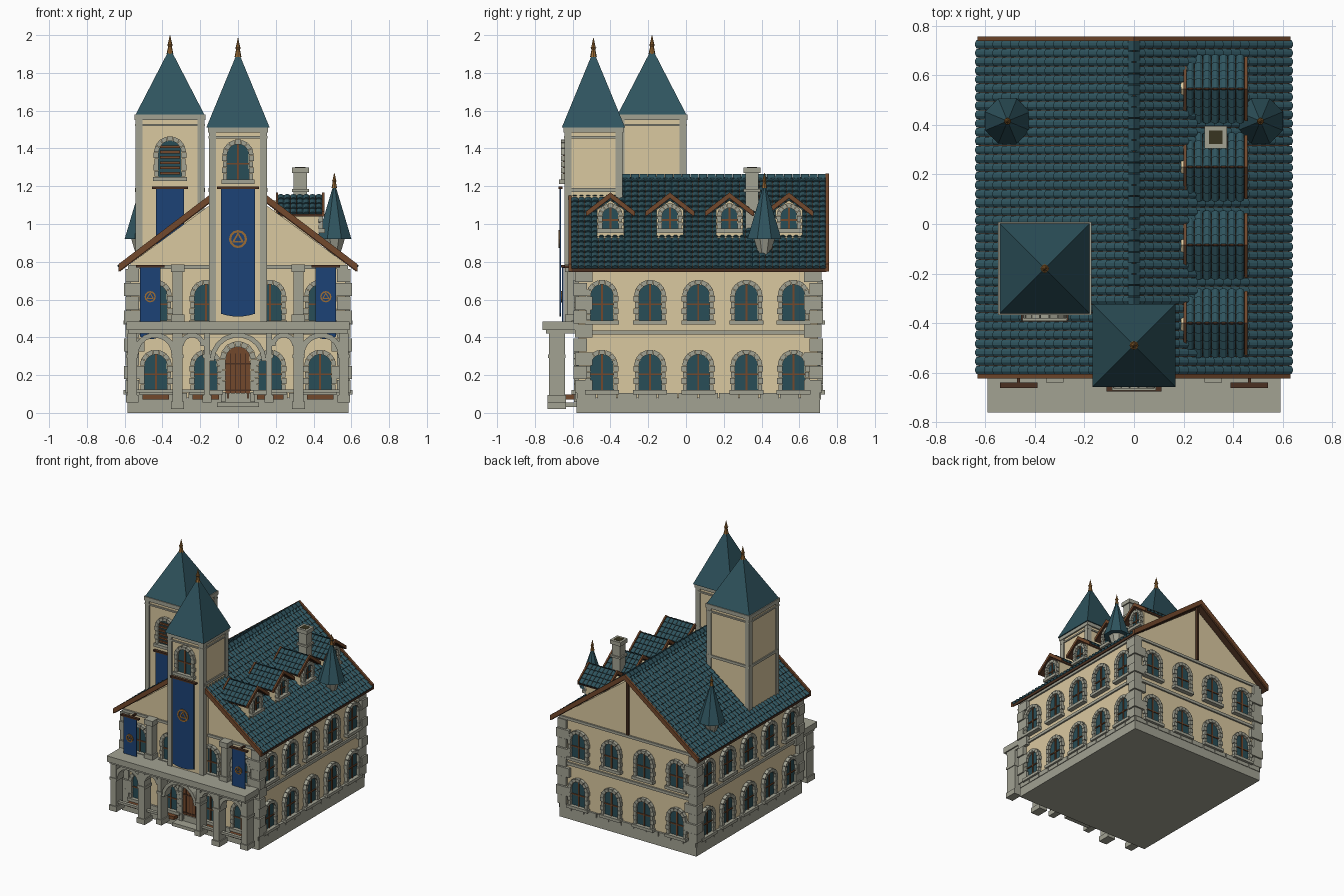
import bpy, bmesh, math
from mathutils import Vector, Matrix

if "Cube" in bpy.data.objects:
    bpy.data.objects.remove(bpy.data.objects["Cube"])

COL = dict(cream_plaster=(.70, .58, .35), grey_stone=(.36, .36, .29), teal_slate=(.028, .088, .112),
           window_glass=(.022, .075, .095), brown_wood=(.17, .065, .025), banner_blue=(.012, .055, .18),
           aged_gold=(.33, .15, .035), soot_dark=(.04, .035, .015), dark_wood=(.07, .03, .015))
MATS = {}
for k, c in COL.items():
    MATS[k] = bpy.data.materials.new(k)
    MATS[k].diffuse_color = (*c, 1)
PARTS = {}


def part(name, mat):
    return PARTS.setdefault(name, (bmesh.new(), mat))[0]


def frame(x, y, z=0, deg=0):
    # local (u, -w, v): deg 0 faces the front, 90 the right side
    return Matrix.Translation((x, y, z)) @ Matrix.Rotation(math.radians(deg), 4, 'Z')


def ext(bm, F, pts, w0, w1):
    # extrude a (u, v) outline between two depths along the outward direction
    a = [bm.verts.new(F @ Vector((u, -w0, v))) for u, v in pts]
    b = [bm.verts.new(F @ Vector((u, -w1, v))) for u, v in pts]
    bm.faces.new(a)
    bm.faces.new(b[::-1])
    for i in range(len(a)):
        j = (i + 1) % len(a)
        bm.faces.new((a[i], b[i], b[j], a[j]))


def rect(bm, F, u0, u1, v0, v1, w0, w1):
    ext(bm, F, [(u0, v0), (u1, v0), (u1, v1), (u0, v1)], w0, w1)


W = frame(0, 0)


def box(bm, x0, x1, y0, y1, z0, z1):
    rect(bm, W, x0, x1, z0, z1, -y0, -y1)


def cone(bm, x, y, z0, z1, r0, r1, n, turn=0):
    M = Matrix.Translation((x, y, (z0 + z1) / 2)) @ Matrix.Rotation(turn, 4, 'Z')
    bmesh.ops.create_cone(bm, cap_ends=True, segments=n, radius1=r0, radius2=r1, depth=z1 - z0, matrix=M)


def arc(r, v, n=10):
    return [(r * math.cos(math.pi * i / n), v + r * math.sin(math.pi * i / n)) for i in range(n + 1)]


def arch_ring(bm, F, r0, r1, v, w0, w1, n=7, gap=0.0):
    for i in range(n):
        a, b = math.pi * (i + gap) / n, math.pi * (i + 1 - gap) / n
        ext(bm, F, [(r * math.cos(t), v + r * math.sin(t)) for r, t in ((r0, a), (r1, a), (r1, b), (r0, b))], w0, w1)


def window(F, r=.06, h=.13, rim=.025, louvre=False, sill=True, door=False):
    stone, wood = part("window_surrounds", "grey_stone"), part("window_bars", "brown_wood")
    pane = part("door_leaf", "brown_wood") if door else part("window_panes", "window_glass")
    ext(pane, F, [(-r, 0), (r, 0)] + arc(r, h)[1:], -.01, .006)
    arch_ring(stone, F, r, r + rim, h, -.01, .026, 7, .04)
    for s in (-1, 1):
        for i in range(4):
            o = r + rim * (1.1 if i % 2 else .85)
            rect(stone, F, *sorted((s * r, s * o)), h * (i + .04) / 4, h * (i + .96) / 4, -.01, .024)
    if sill:
        rect(stone, F, -r - rim * 1.2, r + rim * 1.2, -.022, 0, -.01, .035)
    if louvre:
        for i in range(6):
            rect(wood, F, -r * .9, r * .9, .012 + i * .028, .026 + i * .028, 0, .016)
    elif door:
        dark = part("door_grooves", "dark_wood")
        for u in (-.04, -.013, .013, .04):
            rect(dark, F, u - .002, u + .002, 0, h + .03, 0, .009)
        for v in (.06, .2):
            rect(dark, F, -r, r, v, v + .01, 0, .01)
    else:
        rect(wood, F, -.005, .005, 0, h + r, 0, .013)
        rect(wood, F, -r, r, h * .62, h * .62 + .008, 0, .013)


def chevron(bm, F, half, ze, zr, t, w0, w1):
    ext(bm, F, [(-half, ze), (0, zr), (half, ze), (half, ze - t), (0, zr - t), (-half, ze - t)], w0, w1)


def tiles(bm, O, a, s, nc, nr, lift=.018):
    # overlapping curved tiles: a runs along the eave, s up the slope
    O, a, s = Vector(O), Vector(a), Vector(s)
    n = a.cross(s).normalized()
    n = n if n.z > 0 else -n
    face = n - s.normalized()
    for r in range(nr):
        for c in range(nc):
            rows = []
            for k in range(4):
                p = O + a * ((c + .03 + .94 * k / 3) / nc)
                bump = n * (.009 if k in (1, 2) else 0)
                lo, hi = p + s * (r / nr), p + s * (min(r + 1.05, nr) / nr)
                rows.append([bm.verts.new(q) for q in (lo, lo + n * (lift - .009) + bump, hi + n * .002 + bump * .6)])
            for k in range(3):
                A, B = rows[k], rows[k + 1]
                for i in (0, 1):
                    f = bm.faces.new((A[i], B[i], B[i + 1], A[i + 1]))
                    f.normal_update()
                    if f.normal.dot(face) < 0:
                        f.normal_flip()


def finial(x, y, z, k=1):
    g = part("finials", "aged_gold")
    cone(g, x, y, z - .03 * k, z + .01 * k, .018 * k, .01 * k, 8)
    cone(g, x, y, z + .005 * k, z + .02 * k, .008 * k, .016 * k, 8)
    cone(g, x, y, z + .02 * k, z + .07 * k, .012 * k, .001, 8)


def banner(F, half, top, bot, emblem=None, r=.04):
    pts = [(half, top), (-half, top)]
    pts += [(half * (i / 3 - 1), bot + .015 * (i / 3 - 1) ** 2) for i in range(7)]
    ext(part("banners", "banner_blue"), F, pts, 0, .008)
    rect(part("banner_rods", "dark_wood"), F, -half - .02, half + .02, top - .004, top + .008, -.008, .014)
    if emblem:
        g = part("banner_rings", "aged_gold")
        for a in range(2):   # plain ring made of two half circles
            arch_ring(g, F @ Matrix.Translation((0, 0, emblem)) @ Matrix.Rotation(math.pi * a, 4, 'Y'),
                      r * .75, r, 0, .006, .014, 6)
        for i in range(3):
            G = F @ Matrix.Translation((0, 0, emblem)) @ Matrix.Rotation(math.tau * i / 3, 4, 'Y')
            rect(g, G, -r * .6, r * .6, -r * .4, -r * .22, .006, .012)


# main body, plinth, gables, string courses
wall, stone = part("main_walls", "cream_plaster"), part("stone_trim", "grey_stone")
box(wall, -.57, .57, -.57, .70, .08, .78)
ext(wall, W, [(-.57, .77), (.57, .77), (.57, .79), (0, 1.21), (-.57, .79)], .57, -.70)
plinth = part("plinth", "grey_stone")
box(plinth, -.585, .585, -.58, .71, 0, .075)
for s in (-1, 1):
    for i in range(12):
        y = -.58 + 1.29 * i / 12
        box(plinth, *sorted((s * .55, s * .59)), y + .003, y + .1045, .07, .105)
for y0, y1 in ((-.585, -.55), (.68, .715)):
    for i in range(11):
        x = -.585 + 1.17 * i / 11
        box(plinth, x + .003, x + .103, y0, y1, .07, .105)
for z0, z1 in ((.415, .437), (.762, .782)):
    box(stone, -.582, .582, -.582, .712, z0, z1)
quoin = part("corner_quoins", "grey_stone")
for sx in (-1, 1):
    for yc, sy in ((-.57, -1), (.70, 1)):
        for i in range(9):
            lx, ly = (.075, .045) if i % 2 else (.045, .075)
            o = .033 if i % 2 else .026
            box(quoin, *sorted((sx * (.57 + o), sx * (.57 - lx))), *sorted((yc + sy * (o - .008), yc - sy * ly)),
                .105 + i * .0735, .174 + i * .0735)

# windows and door
for z in (.12, .49):
    for y in (-.445, -.19, .065, .32, .57):
        window(frame(.57, y, z, 90))
        window(frame(-.57, y, z, -90))
    for x in (-.42, -.14, .14, .42):
        window(frame(x, .70, z, 180))
    for x in (-.435, -.17, .17, .435):
        window(frame(x, -.57, z))
window(frame(0, -.57, .055), r=.065, h=.23, rim=.03, sill=False, door=True)
for x in (-.435, -.17, .17, .435):
    box(part("flower_boxes", "brown_wood"), x - .07, x + .07, -.64, -.59, .072, .098)

# portico: slab, piers, arches, rails, step
por = part("portico", "grey_stone")
box(por, -.59, .59, -.76, -.57, .44, .485)
box(por, -.58, .58, -.74, -.57, .42, .44)
for s in (-1, 1):
    for x, h in ((.56, .024), (.32, .026), (.165, .016)):
        z0 = .02 if x == .32 else .055
        box(por, s * x - h, s * x + h, -.725, -.64, z0, .42)
        box(por, s * x - h - .008, s * x + h + .008, -.732, -.635, z0, z0 + .04)
        box(por, s * x - h - .006, s * x + h + .006, -.73, -.637, .29, .31)
    arch_ring(por, frame(s * .44, 0), .088, .116, .31, .645, .72, 9)
    arch_ring(por, frame(s * .2425, 0), .045, .07, .355, .645, .72, 7)
    box(por, *sorted((s * .32, s * .56)), -.70, -.675, .108, .125)
    box(por, *sorted((s * .165, s * .32)), -.70, -.675, .108, .125)
    # upper pilasters
    box(stone, s * .32 - .026, s * .32 + .026, -.63, -.56, .485, .77)
    for z0, z1 in ((.485, .52), (.745, .785)):
        box(stone, s * .32 - .036, s * .32 + .036, -.64, -.56, z0, z1)
arch_ring(por, W, .125, .15, .275, .645, .72, 9)
box(por, -.11, .11, -.65, -.57, .03, .055)

# main roof
under = part("roof_underside", "dark_wood")
chevron(under, W, .628, .768, 1.245, .022, .61, -.745)
barge = part("barge_boards", "brown_wood")
for w in (.605, -.757):
    chevron(barge, W, .632, .788, 1.268, .04, w, w + .018)
slate = part("roof_tiles", "teal_slate")
for s in (-1, 1):
    tiles(slate, (s * .63, -.607, .765), (0, 1.35, 0), (-s * .63, 0, .48), 38, 18)
ridge = part("ridge_caps", "teal_slate")
for i in range(30):
    y = -.605 + i * .045
    chevron(ridge, W, .024, 1.243, 1.265, .02, -y, -y - .041)
rect(part("back_gable_post", "dark_wood"), frame(0, .70, 0, 180), -.009, .009, .785, 1.22, 0, .02)

# dormers on the right slope
for yc in (-.4, -.085, .23, .545):
    F = frame(.43, yc, 0, 90)
    ext(part("dormer_walls", "cream_plaster"), F,
        [(-.072, .86), (.072, .86), (.072, 1.075), (0, 1.125), (-.072, 1.075)], -.24, -.005)
    window(frame(.425, yc, .975, 90), r=.042, h=.068, rim=.024)
    chevron(under, F, .125, 1.055, 1.15, .015, -.225, .02)
    for w in (-.23, .015):
        chevron(barge, F, .13, 1.067, 1.167, .026, w, w + .012)
    for s in (-1, 1):
        tiles(slate, (.21, yc + s * .13, 1.052), (.235, 0, 0), (0, -s * .13, .1), 7, 4, .016)

# towers
tw, tr = part("tower_walls", "cream_plaster"), part("tower_roofs", "teal_slate")
tt = part("tower_trim", "grey_stone")
for x, y, h, z0, top, apex, over in ((0, -.49, .147, .485, 1.515, 1.915, .167), (-.36, -.18, .176, .78, 1.58, 1.93, .183)):
    box(tw, x - h, x + h, y - h, y + h, z0, top)
    for sx in (-1, 1):
        for sy in (-1, 1):
            cx, cy = x + sx * (h - .012), y + sy * (h - .012)
            box(tt, cx - .019, cx + .019, cy - .019, cy + .019, z0, top)
    q = h + .008
    box(tt, x - q, x + q, y - q, y + q, top - .062, top - .05)
    box(tt, x - q - .004, x + q + .004, y - q - .004, y + q + .004, top - .03, top)
    box(tt, x - q, x + q, y - h + .01, y + q, 1.17, 1.19)
    cone(tr, x, y, top - .003, apex, over * math.sqrt(2), .001, 4, math.pi / 4)
    finial(x, y, apex)
window(frame(0, -.637, 1.235), r=.058)
window(frame(-.36, -.356, 1.25), louvre=True)

# corner turrets
for s in (-1, 1):
    cone(tr, s * .51, .415, .92, 1.22, .098, .001, 8, math.pi / 8)
    cone(tt, s * .51, .415, .83, .921, .03, .06, 8, math.pi / 8)
    finial(s * .51, .415, 1.215, .8)

# chimney
ch = part("chimney", "grey_stone")
box(ch, .295, .365, .315, .385, .95, 1.28)
box(ch, .285, .375, .305, .395, 1.17, 1.185)
box(ch, .285, .375, .305, .395, 1.27, 1.30)
box(part("chimney_flue", "soot_dark"), .303, .357, .323, .377, 1.29, 1.302)

# banners
banner(frame(0, -.662), .09, 1.19, .51, .92, .048)
banner(frame(-.36, -.376), .075, 1.19, .88)
for s in (-1, 1):
    banner(frame(s * .465, -.648), .055, .775, .39, .615, .03)
    box(part("banner_rods", "dark_wood"), s * .465 - .006, s * .465 + .006, -.65, -.57, .768, .78)

# turn every collected part into an object
for name, (bm, mat) in PARTS.items():
    if name != "roof_tiles":
        bmesh.ops.recalc_face_normals(bm, faces=bm.faces[:])
    me = bpy.data.meshes.new(name)
    bm.to_mesh(me)
    bm.free()
    me.materials.append(MATS[mat])
    bpy.context.collection.objects.link(bpy.data.objects.new(name, me))

for m in bpy.data.materials:
    if m.users and not m.is_grease_pencil:
        m.use_nodes = True
        m.node_tree.nodes["Principled BSDF"].inputs["Base Color"].default_value = m.diffuse_color
